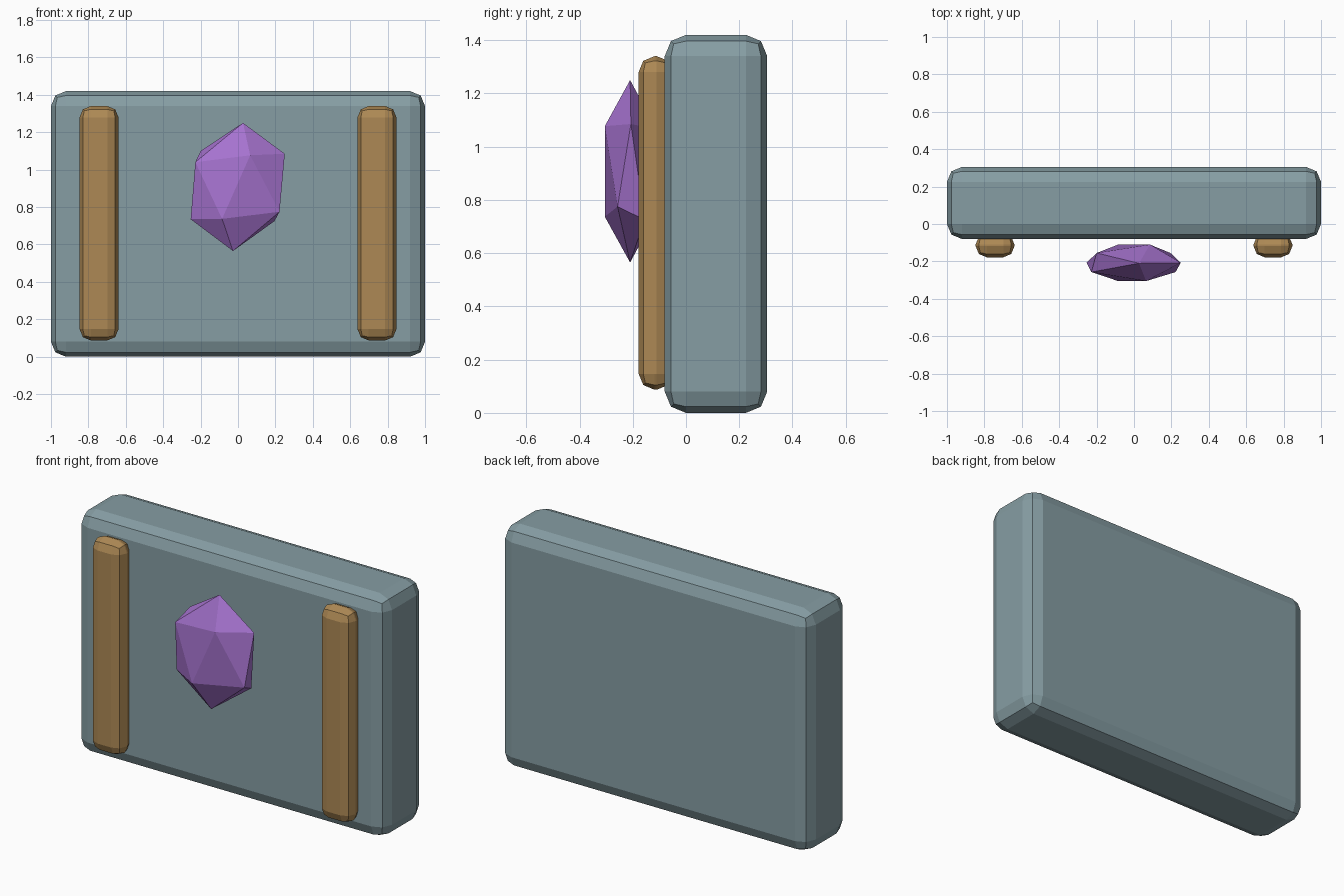
import bpy
import bmesh
from mathutils import Vector

if "Cube" in bpy.data.objects:
    bpy.data.objects.remove(bpy.data.objects["Cube"])


def material(name, color):
    mat = bpy.data.materials.new(name)
    mat.diffuse_color = (*color, 1)
    mat.use_nodes = True
    mat.node_tree.nodes["Principled BSDF"].inputs["Base Color"].default_value = mat.diffuse_color
    return mat


def finish(name, bm, mat):
    bmesh.ops.recalc_face_normals(bm, faces=bm.faces)
    mesh = bpy.data.meshes.new(name)
    bm.to_mesh(mesh)
    bm.free()
    mesh.materials.append(mat)
    obj = bpy.data.objects.new(name, mesh)
    bpy.context.collection.objects.link(obj)
    return obj


def bevelled_box(name, lo, hi, bevel, mat):
    lo, hi = Vector(lo), Vector(hi)
    bm = bmesh.new()
    bmesh.ops.create_cube(bm, size=1)
    bmesh.ops.scale(bm, vec=hi - lo, verts=bm.verts)
    bmesh.ops.translate(bm, vec=(lo + hi) / 2, verts=bm.verts)
    obj = finish(name, bm, mat)
    mod = obj.modifiers.new("Bevel", 'BEVEL')
    mod.width = bevel
    mod.segments = 2
    return obj


stone = material("slate", (0.24, 0.34, 0.37))
wood = material("ochre", (0.42, 0.25, 0.09))
crystal = material("violet", (0.38, 0.17, 0.62))

# Main slab
bevelled_box("slab", (-1, -0.08, 0), (1, 0.305, 1.42), 0.08, stone)

# Upright battens on the front face
for side, x in (("left", -0.743), ("right", 0.743)):
    bevelled_box(side + "_batten", (x - 0.104, -0.178, 0.087),
                 (x + 0.104, -0.05, 1.34), 0.06, wood)

# Faceted gem: irregular flattened twenty-sided stone
gem_points = [
    (0.027, -0.21, 1.25), (-0.027, -0.21, 0.565),
    (0.25, -0.207, 1.085), (-0.253, -0.207, 0.735),
    (0.065, -0.305, 1.077), (-0.085, -0.305, 0.737),
    (-0.228, -0.257, 1.04), (0.222, -0.257, 0.775),
    (-0.2, -0.155, 1.10), (0.195, -0.155, 0.725),
    (0.085, -0.11, 1.065), (-0.085, -0.11, 0.75),
]
bm = bmesh.new()
for p in gem_points:
    bm.verts.new(p)
bmesh.ops.convex_hull(bm, input=bm.verts)
finish("gem", bm, crystal)
